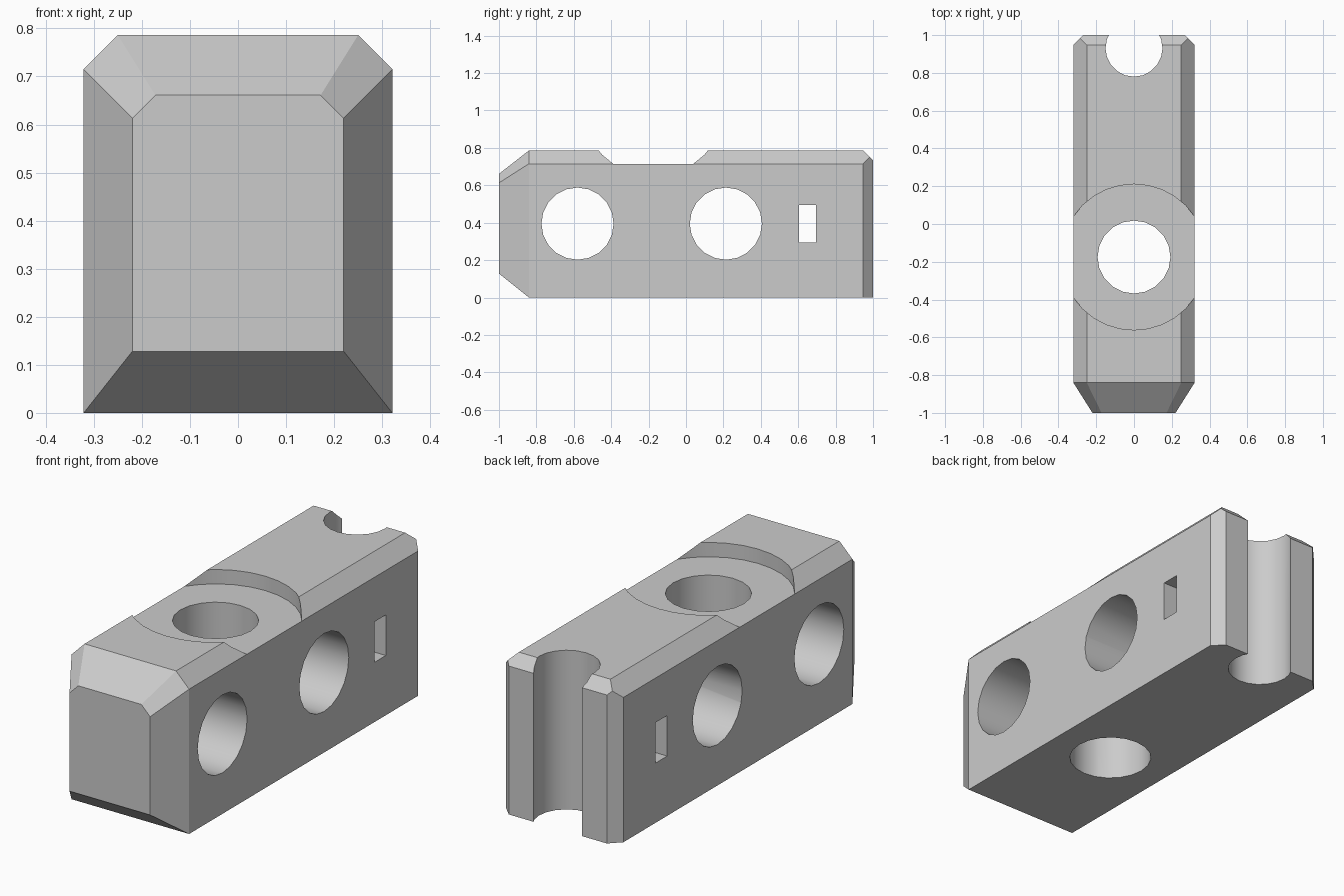
import bpy, bmesh, math
from mathutils import Matrix, Vector

if "Cube" in bpy.data.objects:
    bpy.data.objects.remove(bpy.data.objects["Cube"], do_unlink=True)

grey = bpy.data.materials.new("plain_grey")
grey.use_nodes = True
colour = (0.6, 0.6, 0.6, 1)
grey.diffuse_color = colour
grey.node_tree.nodes["Principled BSDF"].inputs["Base Color"].default_value = colour


def add_object(name, bm):
    mesh = bpy.data.meshes.new(name)
    bm.normal_update()
    bm.to_mesh(mesh)
    bm.free()
    mesh.materials.append(grey)
    obj = bpy.data.objects.new(name, mesh)
    bpy.context.scene.collection.objects.link(obj)
    return obj


def box(centre, size):
    bm = bmesh.new()
    bmesh.ops.create_cube(bm, size=1, matrix=Matrix.Translation(centre) @ Matrix.Diagonal((*size, 1)))
    return bm


def slice_off(bm, a, b, c):
    """Cut away the corner beyond the plane through three points."""
    a, b, c = Vector(a), Vector(b), Vector(c)
    normal = (b - a).cross(c - a).normalized()
    if normal.dot(a - Vector((0, 0, H / 2))) < 0:
        normal = -normal
    cut = bmesh.ops.bisect_plane(bm, geom=bm.verts[:] + bm.edges[:] + bm.faces[:],
                                 plane_co=a, plane_no=normal, clear_outer=True)
    edges = [e for e in cut["geom_cut"] if isinstance(e, bmesh.types.BMEdge)]
    bmesh.ops.edgeloop_fill(bm, edges=edges)


# Block with chamfered top edges, tapered nose and bevelled rear
W, H = 0.321, 0.786
SHOULDER, TOP = 0.715, 0.25
NOSE, REAR, BEVEL = -0.84, 0.947, 0.053
bm = box((0, 0, H / 2), (2 * W, 2, H))
for s in (-1, 1):
    slice_off(bm, (s * W, 0, SHOULDER), (s * TOP, 0, H), (s * W, 1, SHOULDER))
    slice_off(bm, (s * W, NOSE, 0), (s * W, NOSE, H), (s * 0.22, -1, 0))
    slice_off(bm, (s * W, NOSE, SHOULDER), (s * TOP, NOSE, H), (s * 0.22, -1, 0.613))
    slice_off(bm, (s * W, REAR, 0), (s * W, REAR, H), (s * (W - BEVEL), 1, 0))
slice_off(bm, (0, NOSE, H), (1, NOSE, H), (0, -1, 0.661))
slice_off(bm, (0, NOSE, 0), (1, NOSE, 0), (0, -1, 0.128))
slice_off(bm, (0, REAR, H), (1, REAR, H), (0, 1, H - BEVEL))
bmesh.ops.recalc_face_normals(bm, faces=bm.faces)
block = add_object("drilled_block", bm)


def drill(centre, radius, length, sides, sideways=False):
    bm = bmesh.new()
    turn = Matrix.Rotation(math.pi / 2, 4, "Y") if sideways else Matrix()
    bmesh.ops.create_cone(bm, cap_ends=True, segments=sides, radius1=radius, radius2=radius,
                          depth=length, matrix=Matrix.Translation(centre) @ turn)
    return bm


# Holes, round recess, rear groove and side slot
MID, BORE = -0.175, 0.193
cutters = {
    "round_recess_cutter": drill((0, MID, SHOULDER + 0.5), 0.386, 1, 32),
    "vertical_hole_cutter": drill((0, MID, 0.4), BORE, 2, 20),
    "front_side_hole_cutter": drill((0, -0.58, 0.395), BORE, 2, 20, True),
    "middle_side_hole_cutter": drill((0, 0.213, 0.395), BORE, 2, 20, True),
    "rear_groove_cutter": drill((0, 0.931, 0.4), 0.151, 2, 20),
    "side_slot_cutter": box((0, 0.65, 0.395), (2, 0.09, 0.2)),
}
for name, bm in cutters.items():
    cutter = add_object(name, bm)
    cutter.hide_render = True
    cutter.hide_set(True)
    mod = block.modifiers.new(name, "BOOLEAN")
    mod.operation, mod.solver, mod.object = "DIFFERENCE", "EXACT", cutter

# Bake the cuts, then smooth the bores while keeping edges sharp
bpy.context.view_layer.update()
baked = bpy.data.meshes.new_from_object(block.evaluated_get(bpy.context.evaluated_depsgraph_get()))
block.modifiers.clear()
block.data = baked
for name in cutters:
    bpy.data.objects.remove(bpy.data.objects[name], do_unlink=True)
bpy.ops.object.select_all(action="DESELECT")
block.select_set(True)
bpy.context.view_layer.objects.active = block
bpy.ops.object.shade_smooth_by_angle(angle=math.radians(25))
